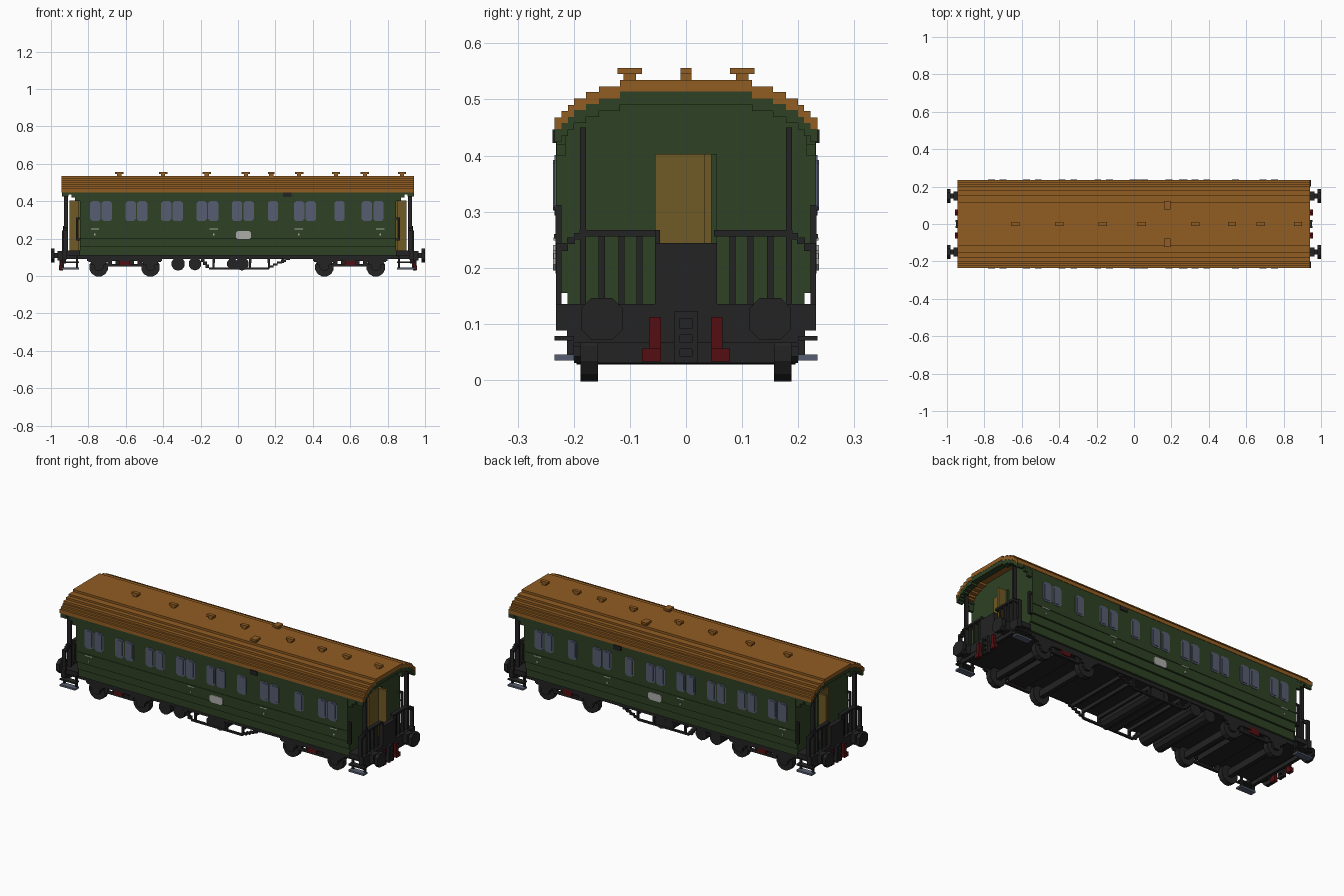
import bpy, bmesh, math

if "Cube" in bpy.data.objects:
    bpy.data.objects.remove(bpy.data.objects["Cube"], do_unlink=True)


def material(name, rgb):
    lin = [((c / 255 + 0.055) / 1.055) ** 2.4 if c > 10 else c / 255 / 12.92 for c in rgb]
    m = bpy.data.materials.new(name)
    m.use_nodes = True
    m.diffuse_color = (*lin, 1)
    bsdf = m.node_tree.nodes["Principled BSDF"]
    bsdf.inputs["Base Color"].default_value = (*lin, 1)
    bsdf.inputs["Roughness"].default_value = 0.8
    return m


GREEN = material("dark green", (46, 65, 35))
ROOF = material("roof brown", (146, 93, 34))
BLACK = material("black iron", (35, 35, 36))
SLATE = material("slate glass", (86, 93, 112))
OLIVE = material("door ochre", (112, 90, 38))
RED = material("dark red", (84, 15, 17))
PALE = material("pale grey", (172, 174, 168))


def finish(name, bm, mat):
    bmesh.ops.recalc_face_normals(bm, faces=bm.faces)
    me = bpy.data.meshes.new(name)
    bm.to_mesh(me)
    bm.free()
    me.materials.append(mat)
    ob = bpy.data.objects.new(name, me)
    bpy.context.collection.objects.link(ob)
    return ob


def mirrored(boxes, axes):
    """Repeat (x0, x1, y0, y1, z0, z1) boxes across the named axes."""
    out = list(boxes)
    if "x" in axes:
        out += [(-b[1], -b[0], *b[2:]) for b in out]
    if "y" in axes:
        out += [(b[0], b[1], -b[3], -b[2], b[4], b[5]) for b in out]
    return out


def boxes(name, mat, items, axes=""):
    bm = bmesh.new()
    for x0, x1, y0, y1, z0, z1 in mirrored(items, axes):
        vs = bmesh.ops.create_cube(bm, size=1)["verts"]
        for v in vs:
            v.co = (x0 + (v.co.x + .5) * (x1 - x0),
                    y0 + (v.co.y + .5) * (y1 - y0),
                    z0 + (v.co.z + .5) * (z1 - z0))
    return finish(name, bm, mat)


def prisms(name, mat, items):
    """Each item: axis, outline points, start, end. x: points (y, z); y: points (x, z)."""
    bm = bmesh.new()
    for axis, pts, a, b in items:
        at = (lambda p, t: (t, *p)) if axis == "x" else (lambda p, t: (p[0], t, p[1]))
        face = bm.faces.new([bm.verts.new(at(p, a)) for p in pts])
        ext = bmesh.ops.extrude_face_region(bm, geom=[face])["geom"]
        for v in ext:
            if isinstance(v, bmesh.types.BMVert):
                v.co[0 if axis == "x" else 1] += b - a
    return finish(name, bm, mat)


def disc(cx, cz, r, n=8):
    return [(cx + r * math.cos(math.tau * (i + .5) / n), cz + r * math.sin(math.tau * (i + .5) / n))
            for i in range(n)]


def chamfered(cx, cz, w, h, c):
    a, b = w / 2, h / 2
    q = [(a, b - c), (a - c, b), (c - a, b), (-a, b - c), (-a, c - b), (c - a, -b), (a - c, -b), (a, c - b)]
    return [(cx + x, cz + z) for x, z in q]


# Stepped arch shared by roof, body and end fascia
STEPS = [(.118, .535), (.155, .523), (.178, .513), (.2, .502), (.21, .49), (.222, .479), (.234, .468)]


def arch(drop):
    half = []
    for i, (y, z) in enumerate(STEPS):
        half.append((y, z - drop))
        if i < len(STEPS) - 1:
            half.append((y, STEPS[i + 1][1] - drop))
    return [(-y, z) for y, z in reversed(half)] + half


def arch_band(top, bottom):
    return arch(top) + arch(bottom)[::-1]


# Roof and ventilators
prisms("roof", ROOF, [("x", arch_band(0, .021), -.945, .941)])
vents = []
for x in (-.635, -.4, -.167, .042, .327, .524, .678, .877):
    vents += [(x - .011, x + .011, -.010, .010, .53, .546), (x - .022, x + .022, -.010, .010, .545, .556)]
for y in (-.1, .1):
    vents += [(.166, .19, y - .011, y + .011, .52, .546), (.16, .196, y - .022, y + .022, .545, .556)]
boxes("roof_vents", ROOF, vents)

# Body shell with stepped lower sides
low = [(.232, .2), (.222, .2), (.222, .155), (.211, .155), (.211, .11)]
upper = [(y if y < .23 else .232, z) if y > 0 else (max(y, -.232), z) for y, z in arch(.021)]
prisms("body", GREEN, [("x", upper + low + [(-y, z) for y, z in reversed(low)], -.845, .845)])
boxes("waist_strip", GREEN, [(-.845, .845, .23, .235, .252, .26)], "y")

# Green arch fascias and brackets over the platforms
prisms("end_fascias", GREEN, [("x", arch_band(.021, .044), s * .905, s * .94) for s in (-1, 1)])
boxes("roof_brackets", GREEN, [(.845, .94, .21, .232, .437, .447), (.845, .872, .215, .231, .40, .44),
                               (.872, .89, .215, .231, .42, .44)], "xy")

# Windows: pairs and singles, the same on both sides
centres = []
for x in (-.732, -.543, -.353, -.163, .026, .358, .72):
    centres += [x - .031, x + .031]
centres += [.187, .543]
frames, panes = [], []
for s in (-1, 1):
    for x in centres:
        frames.append(("y", chamfered(x, .347, .055, .108, .011), s * .230, s * .2345))
        panes.append(("y", chamfered(x, .347, .037, .09, .006), s * .233, s * .237))
prisms("window_frames", SLATE, frames)
prisms("window_panes", SLATE, panes)

# Side fittings
prisms("side_plates", PALE, [("y", chamfered(.029, .218, .082, .045, .01), s * .23, s * .237) for s in (-1, 1)])
handles = []
for x in (-.765, -.13, .325, .76):
    handles += [(x - .022, x + .022, .23, .236, .249, .254), (x - .004, x + .004, .23, .236, .216, .226)]
boxes("side_handles", PALE, handles, "y")
boxes("lamp_boxes", BLACK, [(.24, .285, .23, .238, .422, .446)], "y")

# Doors: closed panel and folded-out leaf at each end
boxes("end_doors", OLIVE, [(.84, .852, -.055, .045, .135, .403), (.845, .902, .032, .045, .135, .403)], "x")
boxes("door_posts", GREEN, [(.845, .856, .045, .055, .135, .403)], "x")

# Underframe, platforms and buffer beams
boxes("underframe", BLACK, [(-.94, .94, -.2, .2, .09, .115)])
boxes("platforms", BLACK, [(.845, .94, -.222, .222, .108, .135), (.915, .94, -.232, .232, .088, .135),
                           (.92, .938, -.21, .21, .066, .1)], "x")

# Platform posts, railings and gangway gates
rail = [(.908, .93, .178, .189, .13, .45), (.91, .932, .05, .19, .256, .267),
        (.91, .932, .188, .2, .25, .262), (.91, .932, .198, .212, .242, .254),
        (.91, .932, .21, .232, .23, .244), (.91, .932, .222, .232, .13, .235)]
rail += [(.914, .928, y - .0055, y + .0055, .13, .26) for y in (.083, .115, .15)]
boxes("platform_railings", BLACK, rail, "xy")
boxes("gangway_gates", BLACK, [(.915, .94, -.055, .055, .13, .244), (.915, .936, -.055, -.046, .24, .267)], "x")
boxes("grab_rails", BLACK, [(.855, .866, .222, .233, .19, .312), (.842, .86, .222, .233, .302, .312),
                            (.842, .86, .222, .233, .19, .2)], "xy")

# Boarding steps
boxes("step_hangers", BLACK, [(.855, .866, .2, .212, .04, .11), (.93, .94, .2, .212, .04, .11),
                              (.85, .945, .2, .234, .07, .078)], "xy")
boxes("step_treads", SLATE, [(.85, .945, .2, .234, .035, .045)], "xy")

# Buffers
boxes("buffer_stems", BLACK, [(.93, .965, .125, .175, .084, .134), (.96, .985, .137, .163, .095, .122)], "xy")
prisms("buffer_heads", BLACK, [("x", chamfered(sy * .15, .109, .074, .074, .018), sx * .98, sx * 1.0)
                               for sx in (-1, 1) for sy in (-1, 1)])

# Coupling ladder links and brake hoses
link = [(.935, .955, -.021, -.011, .03, .122), (.935, .955, .011, .021, .03, .122)]
link += [(.935, .953, -.012, .012, z, z + .012) for z in (.03, .055, .08, .11)]
boxes("couplings", BLACK, link, "x")
boxes("brake_hoses", RED, [(.935, .952, .045, .065, .035, .112), (.935, .956, .045, .078, .033, .056)], "xy")

# Bogies: wheels, axles, side frames, bolsters
wheels, hubs, frame = [], [], []
for x in (-.745, -.468, .462, .737):
    for s in (-1, 1):
        wheels.append(("y", disc(x, .047, .051, 12), s * .157, s * .188))
        hubs.append(("y", chamfered(x, .055, .05, .05, .012), s * .185, s * .2))
    frame += [(x - .012, x + .012, 0, .16, .03, .068), (x - .055, x + .055, .185, .2, .075, .1),
              (x - .04, x + .04, .185, .2, .06, .08)]
for c in (-.606, .6):
    frame += [(c - .2, c + .2, .188, .2, .08, .1), (c - .09, c + .09, .18, .195, .05, .064),
              (c - .05, c + .05, 0, .18, .06, .1)]
    frame += [(c + d - .012, c + d + .012, .18, .195, .055, .095) for d in (-.08, .08)]
prisms("wheels", BLACK, wheels)
prisms("axle_boxes", BLACK, hubs)
boxes("bogie_frames", BLACK, frame, "y")
boxes("bogie_springs", RED, [(c - .028, c + .028, .17, .2, .06, .095) for c in (-.606, .6)], "y")

# Tanks slung across the underframe
prisms("tanks", BLACK, [("y", disc(x, .065, r, 10), -.195, .195)
                        for x, r in ((-.32, .037), (-.23, .035), (-.03, .03), (.022, .036))])

# Truss rods with hangers and stepped ends
truss = [(-.155, .165, .185, .197, .036, .046)]
truss += [(x - .005, x + .005, .185, .197, .04, .1) for x in (-.13, -.03, .065, .165)]
truss += [(.165 + i * .022, .19 + i * .022, .185, .197, .046 + i * .01, .057 + i * .01) for i in range(5)]
truss += [(-.175 - i * .012, -.155 - i * .012, .185, .197, .044 + i * .015, .062 + i * .015) for i in range(3)]
truss += [(x - .006, x + .006, 0, .19, .07, .095) for x in (-.13, .065, .165, .24)]
boxes("truss_rods", BLACK, truss, "y")
